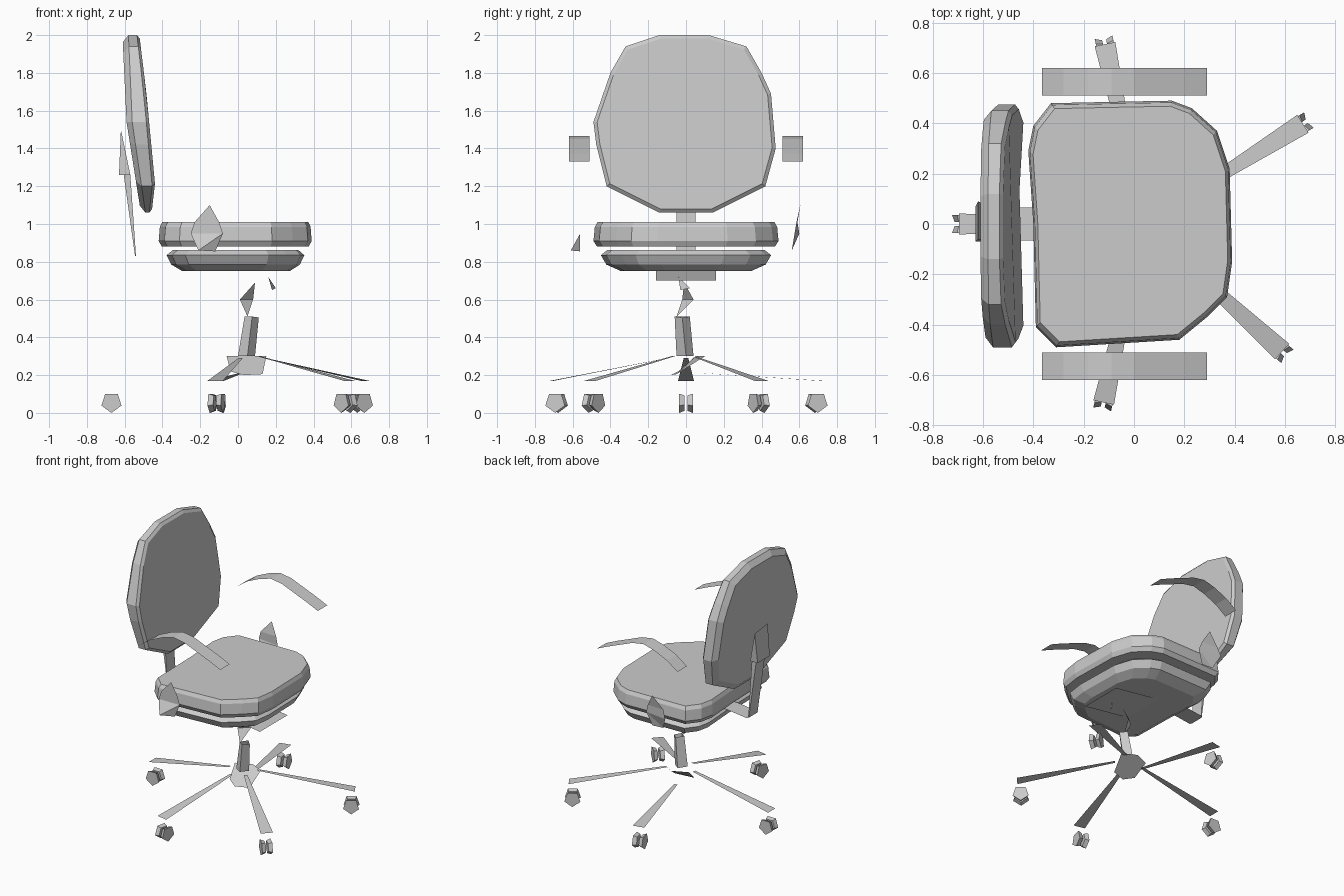
import bpy, bmesh, math
from mathutils import Vector, Matrix

if "Cube" in bpy.data.objects:
    bpy.data.objects.remove(bpy.data.objects["Cube"])


def make(name, verts, faces):
    me = bpy.data.meshes.new(name)
    me.from_pydata([tuple(v) for v in verts], [], faces)
    me.update()
    ob = bpy.data.objects.new(name, me)
    bpy.context.collection.objects.link(ob)
    return ob


def fix_normals(ob):
    bm = bmesh.new()
    bm.from_mesh(ob.data)
    bmesh.ops.recalc_face_normals(bm, faces=bm.faces)
    bm.to_mesh(ob.data)
    bm.free()
    return ob


def loft(name, rings, caps=True):
    """Skin closed rings with equal point counts."""
    n = len(rings[0])
    verts = [p for r in rings for p in r]
    faces = [(k * n + i, k * n + (i + 1) % n, (k + 1) * n + (i + 1) % n, (k + 1) * n + i)
             for k in range(len(rings) - 1) for i in range(n)]
    if caps:
        faces += [tuple(range(n)), tuple(range((len(rings) - 1) * n, len(rings) * n))]
    return fix_normals(make(name, verts, faces))


def strip(name, path, y0, y1):
    """Flat band following an x-z path."""
    verts = [(x, y, z) for x, z in path for y in (y0, y1)]
    return make(name, verts, [(2 * i, 2 * i + 2, 2 * i + 3, 2 * i + 1) for i in range(len(path) - 1)])


def interp(table, z):
    for (z0, a), (z1, b) in zip(table, table[1:]):
        if z <= z1:
            return a + (b - a) * (z - z0) / (z1 - z0)
    return table[-1][1]


# Seat cushion
outline = [(-.33, .48), (-.1, .485), (.15, .49), (.23, .46), (.33, .37), (.38, .22), (.39, -.15),
           (.37, -.29), (.29, -.37), (.18, -.46), (-.31, -.49), (-.39, -.41), (-.40, 0), (-.42, .29), (-.40, .39)]


def plan(s, z, sy=None):
    return [(x * s, y * (sy or s), z) for x, y in outline]


loft("seat_cushion", [plan(.96, .88), plan(1, .91), plan(.985, .985), plan(.955, 1.01)])

# Seat pan with raised rim
loft("seat_pan", [plan(.70, .75), plan(.84, .785, .86), plan(.90, .835, .92),
                  plan(.82, .862, .85), plan(.62, .838)])

# Tilted plate under the pan
strip("under_plate", [(-.08, .75), (.29, .70)], -.16, .16)

# Backrest: front surface is hollow across its width
back = [(-.14, 2), (.12, 2), (.32, 1.94), (.40, 1.80), (.45, 1.69), (.475, 1.4), (.42, 1.2), (.14, 1.06),
        (-.14, 1.06), (-.42, 1.2), (-.475, 1.42), (-.49, 1.54), (-.40, 1.8), (-.32, 1.94)]
rear_x = [(1.06, -.52), (1.54, -.59), (2.0, -.61)]
front_x = [(1.06, -.455), (1.15, -.435), (1.7, -.485), (2.0, -.52)]


def back_ring(table, s, off):
    return [(interp(table, z) + off, y * s, 1.53 + (z - 1.53) * s) for y, z in back]


loft("backrest", [back_ring(rear_x, .92, 0), back_ring(rear_x, 1, .03),
                  back_ring(front_x, 1, -.015), back_ring(front_x, .96, 0)])

# Back support: bar under seat, upright and mounting wedge
strip("support_bar", [(-.30, .855), (-.38, .85), (-.54, .83)], -.065, .065)
loft("support_upright", [[(-.545, -.05, .83), (-.545, .05, .83), (-.54, .05, .83), (-.54, -.05, .83)],
                         [(-.605, -.05, 1.26), (-.605, .05, 1.26), (-.57, .05, 1.26), (-.57, -.05, 1.26)]])
make("support_wedge",
     [(-.63, -.07, 1.26), (-.63, .07, 1.26), (-.57, .07, 1.26), (-.57, -.07, 1.26),
      (-.62, -.06, 1.5), (-.62, .09, 1.48)],
     [(0, 1, 5, 4), (0, 4, 3), (1, 2, 5), (3, 4, 5, 2)])

# Arm pads and the brackets beside the seat
arc = [(-.365, 1.335), (-.28, 1.395), (-.18, 1.44), (-.09, 1.465), (0, 1.45), (.1, 1.41), (.2, 1.37), (.29, 1.33)]
kite = [(-.15, 1.10), (-.23, 1.01), (-.25, .95), (-.21, .86), (-.12, .855), (-.08, .95), (-.10, 1.01)]
for side, label in ((-1, "right"), (1, "left")):
    strip(label + "_arm_pad", arc, side * .51, side * .62)
    if side > 0:
        ys = [.605, .59, .60, .56, .56, .575, .585]
    else:
        ys = [-.56, -.56, -.56, -.61, -.56, -.56, -.56]
    make(label + "_arm_bracket", [(x, y, z) for (x, z), y in zip(kite, ys)],
         [(0, 1, 6), (1, 2, 5, 6), (2, 3, 5), (3, 4, 5)])

# Gas column and the broken upper pieces
loft("column", [[(0, -.02, .30), (.05, -.05, .30), (.09, 0, .30), (.04, .04, .30)],
                [(.035, -.03, .51), (.075, -.06, .51), (.11, -.02, .505), (.07, .02, .51)]], caps=False)
make("column_upper", [(.05, -.05, .51), (.01, -.02, .6), (.08, .04, .6), (.09, -.01, .69)],
     [(0, 2, 1), (1, 2, 3)])
make("lever", [(.16, -.04, .72), (.2, .02, .66), (.18, -.03, .65)], [(0, 1, 2)])

# Star base: hub plate, five legs, twin-wheel casters
make("hub", [(-.06, .05, .30), (.05, .10, .30), (.15, .05, .30), (.13, -.05, .205), (.03, -.08, .20), (-.04, -.04, .22)],
     [(0, 5, 4, 3, 2, 1)])
casters = [(-.67, 0, .29), (-.11, .69, .21), (.65, .385, .295), (.57, -.49, .30), (-.115, -.685, .29)]
centre = Vector((.035, 0, 0))
for n, (cx, cy, inner_z) in enumerate(casters):
    tip = Vector((cx, cy, 0))
    d = (tip - centre).normalized()
    t = Vector((-d.y, d.x, 0))
    a = centre + d * .10 + Vector((0, 0, inner_z))
    b = tip + d * .025 + Vector((0, 0, .17))
    make("leg_%d" % n, [a - t * .012, b - t * .042, b + t * .042, a + t * .012], [(0, 1, 2, 3)])
    for s in (-1, 1):
        rings = []
        for off, r in ((.008, .045), (.036, .056)):
            c = tip + t * (s * off) + Vector((0, 0, .056))
            rings.append([c + d * (r * math.cos(k)) + Vector((0, 0, r * math.sin(k)))
                          for k in (math.tau * i / 5 - math.pi / 2 for i in range(5))])
        loft("caster_%d_%s" % (n, "a" if s < 0 else "b"), rings)
